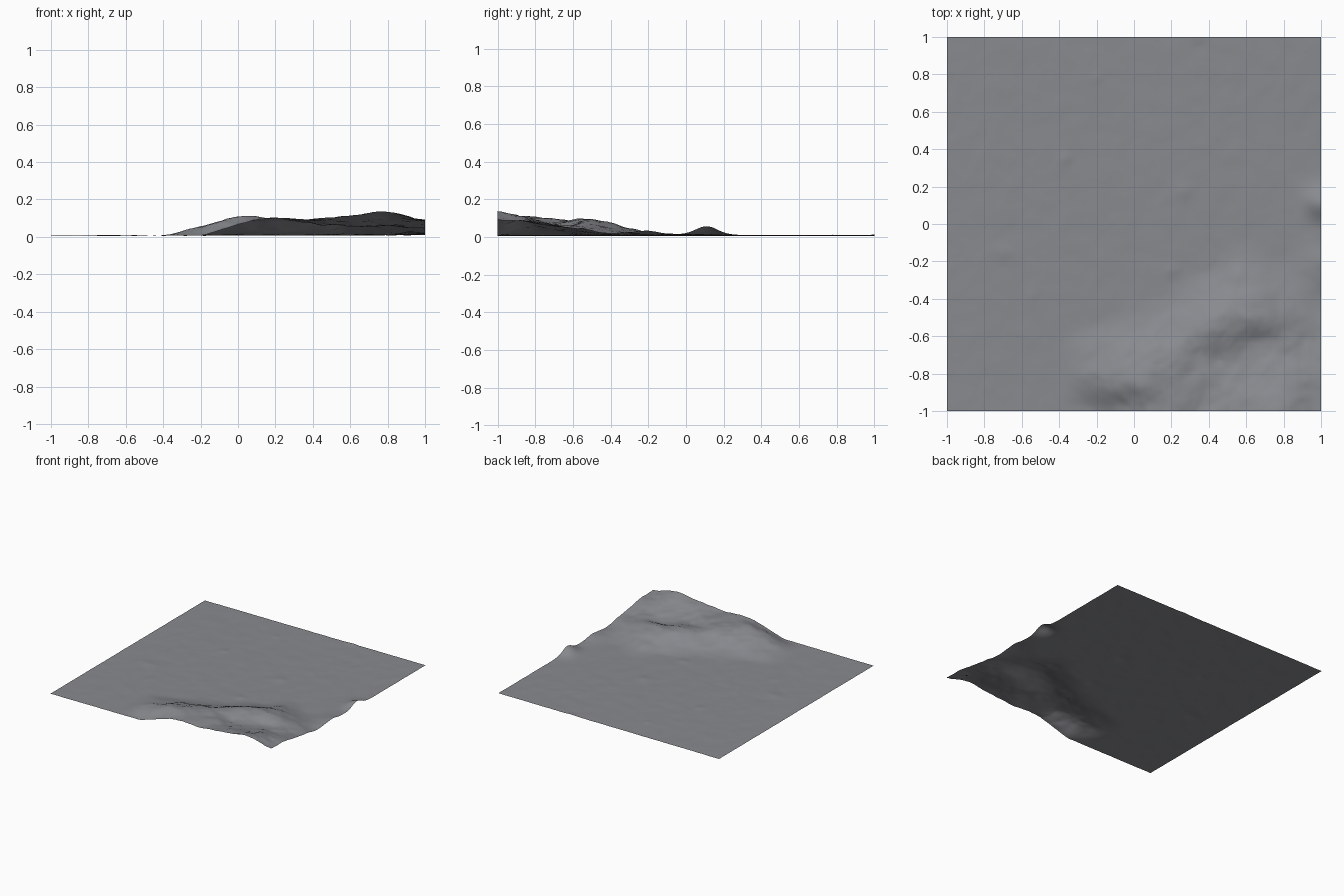
import bpy, bmesh
from math import exp
from mathutils import Vector, noise

if "Cube" in bpy.data.objects:
    bpy.data.objects.remove(bpy.data.objects["Cube"])

# Hill heights in thousandths: columns x = -0.4..1 step 0.2, rows y = -1..-0.1 step 0.15
HILL = [
    [0, 0, 62, 92, 86, 108, 120, 85],
    [0, 46, 96, 95, 76, 80, 92, 74],
    [0, 34, 62, 88, 70, 52, 56, 52],
    [0, 2, 16, 42, 86, 70, 56, 32],
    [0, 0, 0, 4, 36, 66, 38, 8],
    [0, 0, 0, 0, 0, 20, 5, 18],
    [0, 0, 0, 0, 0, 0, 0, 8],
    [0, 0, 0, 0, 0, 0, 0, 0],
]

# Small mounds, ridges and ravines: x, y, width x, width y, height
MOUNDS = [
    (1.0, 0.11, 0.08, 0.085, 0.047), (1.0, -0.19, 0.08, 0.06, 0.006),
    (0.73, -1.0, 0.05, 0.05, 0.008), (0.56, -0.27, 0.04, 0.05, 0.010),
    (0.62, -0.50, 0.14, 0.05, 0.014), (0.66, -0.62, 0.12, 0.04, -0.010),
    (0.43, -0.74, 0.07, 0.04, -0.012),
    (-0.2, 0.78, 0.03, 0.03, 0.005), (0.35, 0.99, 0.04, 0.02, 0.005),
    (-0.37, 0.35, 0.03, 0.03, 0.005), (0.27, 0.17, 0.05, 0.04, 0.006),
    (-0.7, -0.15, 0.06, 0.04, 0.004), (-0.55, -0.38, 0.03, 0.05, 0.004),
    (0.2, -0.25, 0.04, 0.03, 0.005),
]


def cubic(p, t):
    a, b, c, d = p
    return b + 0.5 * t * (c - a + t * (2*a - 5*b + 4*c - d + t * (3*(b - c) + d - a)))


def sample(row, u):
    i = min(max(int(u), 0), len(row) - 2)
    get = lambda k: row[min(max(k, 0), len(row) - 1)]
    return cubic([get(i + k) for k in (-1, 0, 1, 2)], min(max(u - i, 0), 1))


def hill(x, y):
    u, v = (x + 0.4) / 0.2, (y + 1) / 0.15
    if u <= 0 or v >= 7:
        return 0
    return max(0, sample([sample(r, u) for r in HILL], v)) / 1000


def height(x, y):
    h = hill(x, y)
    # craggy relief grows with the hill, faint ripples on the plain
    crag = noise.fractal(Vector((x * 8, y * 8, 3.7)), 0.8, 2.1, 4)
    ripple = noise.fractal(Vector((x * 9, y * 9, 9.1)), 0.9, 2.0, 3)
    z = 0.008 + 0.002 * x + h + crag * 0.17 * min(h, 0.05) + ripple * 0.0016
    for mx, my, wx, wy, mh in MOUNDS:
        z += mh * exp(-((x - mx) / wx) ** 2 - ((y - my) / wy) ** 2)
    return max(0, z)


# Terrain sheet, open underneath
bm = bmesh.new()
bmesh.ops.create_grid(bm, x_segments=100, y_segments=100, size=1)
for v in bm.verts:
    v.co.z = height(v.co.x, v.co.y)
bmesh.ops.triangulate(bm, faces=bm.faces[:])
for f in bm.faces:
    f.smooth = True
mesh = bpy.data.meshes.new("terrain")
bm.to_mesh(mesh)
bm.free()
terrain = bpy.data.objects.new("terrain", mesh)
bpy.context.collection.objects.link(terrain)

# Dark slate rock
rock = bpy.data.materials.new("rock")
rock.diffuse_color = (0.25, 0.255, 0.275, 1)
rock.use_nodes = True
rock.node_tree.nodes["Principled BSDF"].inputs["Base Color"].default_value = rock.diffuse_color
mesh.materials.append(rock)
